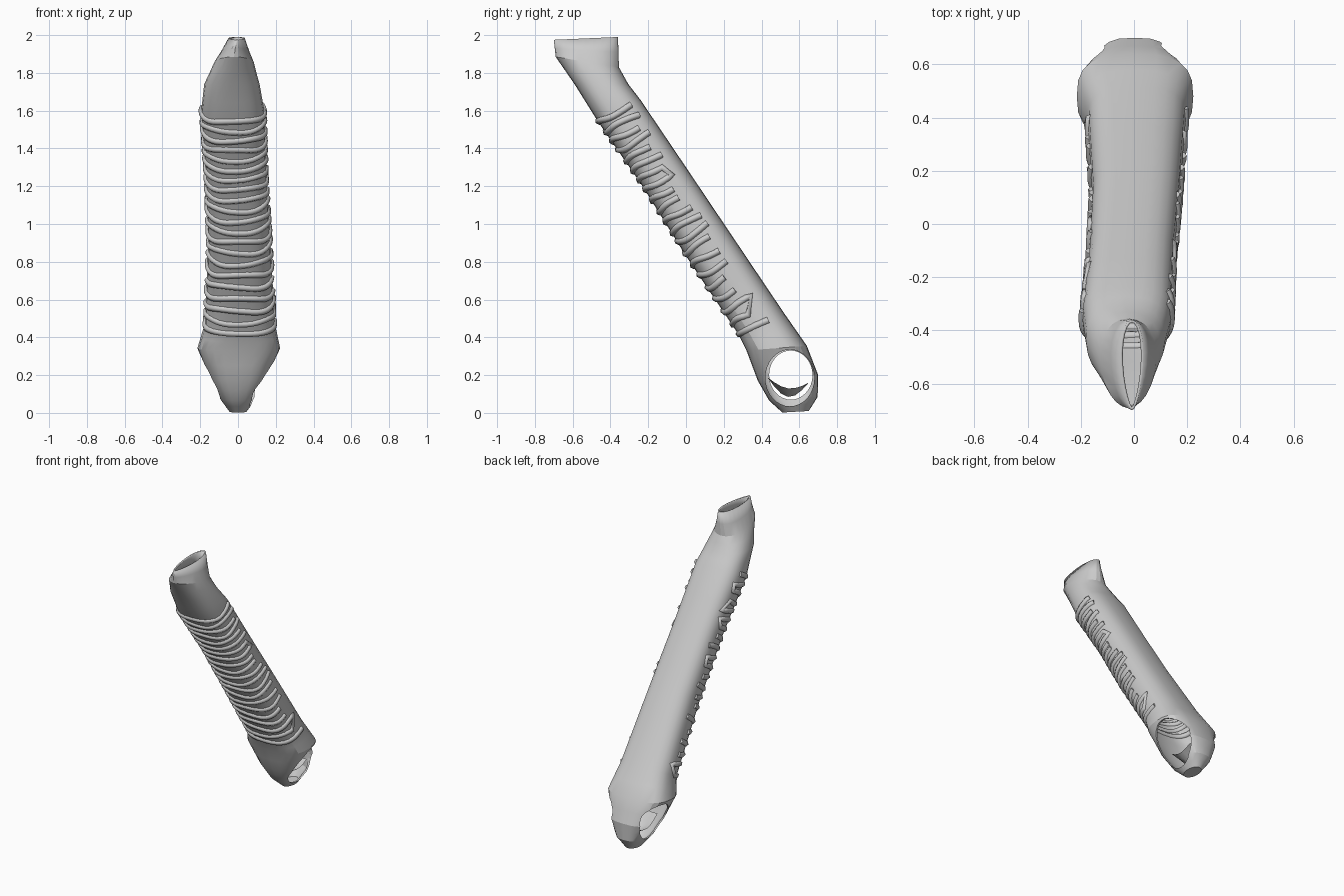
import bpy, bmesh, math, random
from mathutils import Vector

if "Cube" in bpy.data.objects:
    bpy.data.objects.remove(bpy.data.objects["Cube"])

random.seed(4)
# Cross-sections from top to bottom: front (y, z), back (y, z), x min, x max, squareness, front pinch
SECTIONS = [
    (-.700, 1.975, -.360, 1.990, -.060, .045, 1.0, .4),
    (-.690, 1.885, -.355, 1.830, -.140, .098, .95, .25),
    (-.590, 1.740, -.305, 1.740, -.187, .122, .85, .1),
    (-.465, 1.540, -.240, 1.656, -.195, .140, .75, 0),
    (-.230, 1.200, -.020, 1.330, -.170, .150, .75, 0),
    (.000, .830, .222, .970, -.157, .172, .75, 0),
    (.275, .420, .518, .530, -.175, .195, .75, 0),
    (.320, .330, .640, .355, -.215, .223, .72, 0),
    (.380, .170, .700, .200, -.150, .155, .68, 0),
    (.440, .065, .697, .085, -.095, .095, .75, 0),
    (.510, .002, .650, .010, -.045, .045, 1.0, 0),
]


def spow(v, e):
    return math.copysign(abs(v) ** e, v)


def surface(u, t, grow=0.0):
    """Point on the tube: u runs along the sections, t around (pi = front)."""
    i = min(int(u), len(SECTIONS) - 2)
    k = u - i
    fy, fz, by, bz, x0, x1, e, p = [a + (b - a) * k for a, b in zip(SECTIONS[i], SECTIONS[i + 1])]
    front, back = Vector((0, fy, fz)), Vector((0, by, bz))
    half = (back - front) / 2
    half += half.normalized() * grow
    c = spow(math.cos(t), e)
    w = ((x1 - x0) / 2 + grow) * (1 - p * (1 - c) / 2)
    return (front + back) / 2 + half * c + Vector(((x0 + x1) / 2 + w * spow(math.sin(t), e), 0, 0))


def add_object(name, bm):
    bmesh.ops.recalc_face_normals(bm, faces=bm.faces)
    me = bpy.data.meshes.new(name)
    bm.to_mesh(me)
    bm.free()
    ob = bpy.data.objects.new(name, me)
    bpy.context.collection.objects.link(ob)
    return ob


def smooth(ob, angle):
    bpy.ops.object.select_all(action='DESELECT')
    ob.select_set(True)
    bpy.context.view_layer.objects.active = ob
    bpy.ops.object.shade_smooth_by_angle(angle=math.radians(angle))


# Hollow tube, closed at the bottom ridge
SIDES = 24
bm = bmesh.new()
rings = []
for r in range(2 * (len(SECTIONS) - 1) + 1):
    rings.append([bm.verts.new(surface(r / 2, 2 * math.pi * s / SIDES)) for s in range(SIDES)])
for a, b in zip(rings, rings[1:]):
    for s in range(SIDES):
        n = (s + 1) % SIDES
        bm.faces.new((a[s], a[n], b[n], b[s]))
bm.faces.new(rings[-1])
tube = add_object("tube", bm)
sol = tube.modifiers.new("wall", 'SOLIDIFY')
sol.thickness = .01
sol.offset = -1


# Oval openings on both sides of the wedge-shaped lower end
def side_hole(name, sign, cy, cz, ry, rz):
    bm = bmesh.new()
    loops = []
    for x in (.02 * sign, .5 * sign):
        loops.append([bm.verts.new((x, cy + ry * math.cos(a), cz + rz * math.sin(a)))
                      for a in [2 * math.pi * j / 32 for j in range(32)]])
    for j in range(32):
        n = (j + 1) % 32
        bm.faces.new((loops[0][j], loops[0][n], loops[1][n], loops[1][j]))
    bm.faces.new(loops[0])
    bm.faces.new(loops[1])
    ob = add_object(name, bm)
    ob.hide_render = True
    ob.hide_set(True)
    mod = tube.modifiers.new(name, 'BOOLEAN')
    mod.operation = 'DIFFERENCE'
    mod.solver = 'EXACT'
    mod.object = ob


side_hole("right_hole_cutter", 1, .55, .185, .13, .15)
side_hole("left_hole_cutter", -1, .555, .20, .115, .13)
smooth(tube, 20)

# Raised ribs wrapped round the front, neighbours sometimes joined into a zigzag
COUNT = 21
STEPS = 22
curve = bpy.data.curves.new("ribs", 'CURVE')
curve.dimensions = '3D'
curve.bevel_depth = .019
curve.bevel_resolution = 1
curve.use_fill_caps = True
path = []


def flush():
    if path:
        sp = curve.splines.new('POLY')
        sp.points.add(len(path) - 1)
        for pt, co in zip(sp.points, path):
            pt.co = (*co, 1)
        path.clear()


for r in range(COUNT):
    f = r / (COUNT - 1)
    u = 3.0 + 3.02 * f
    reach = 1.95 - .35 * f
    lo = math.pi - reach + random.uniform(-.2, .25)
    hi = math.pi + reach + random.uniform(-.25, .2)
    wob = random.uniform(0, 6)
    pts = []
    for s in range(STEPS + 1):
        t = lo + (hi - lo) * s / STEPS
        pts.append(surface(u + .02 * math.sin(3 * t + wob), t, -.005))
    path.extend(pts if r % 2 else reversed(pts))
    if random.random() < .65:
        flush()
flush()
ribs = bpy.data.objects.new("ribs", curve)
bpy.context.collection.objects.link(ribs)
for sp in curve.splines:
    sp.use_smooth = True

# Curled fold inside the lower end
bm = bmesh.new()
grid = []
for i in range(7):
    y = .43 + .22 * i / 6
    bow = math.sin(math.pi * i / 6)
    grid.append([bm.verts.new((x, y, .19 - .09 * bow * (1 - abs(x) / .16) - .03 * i / 6))
                 for x in (-.08, -.04, 0, .04, .08)])
for a, b in zip(grid, grid[1:]):
    for j in range(4):
        bm.faces.new((a[j], a[j + 1], b[j + 1], b[j]))
fold = add_object("inner_fold", bm)
smooth(fold, 40)
